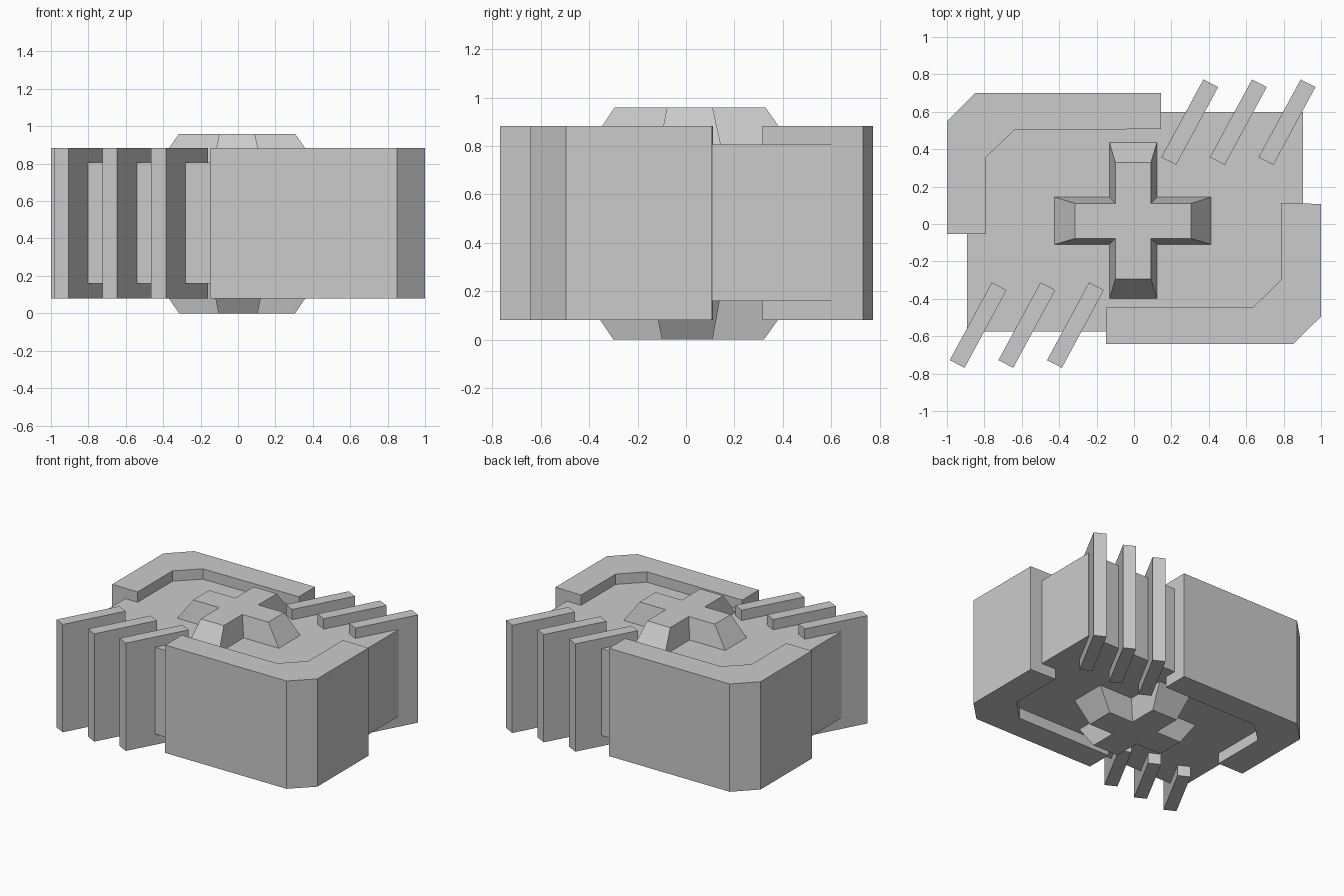
import bpy, bmesh

if "Cube" in bpy.data.objects:
    bpy.data.objects.remove(bpy.data.objects["Cube"])


def loft(name, loops):
    """Solid from stacked loops [(points, z), ...] with equal point counts."""
    bm = bmesh.new()
    rings = [[bm.verts.new((x, y, z)) for x, y in pts] for pts, z in loops]
    n = len(rings[0])
    for a, b in zip(rings, rings[1:]):
        for i in range(n):
            j = (i + 1) % n
            bm.faces.new((a[i], a[j], b[j], b[i]))
    bm.faces.new(rings[0])
    bm.faces.new(rings[-1])
    bmesh.ops.recalc_face_normals(bm, faces=bm.faces)
    mesh = bpy.data.meshes.new(name)
    bm.to_mesh(mesh)
    bm.free()
    obj = bpy.data.objects.new(name, mesh)
    bpy.context.collection.objects.link(obj)
    return obj


def prism(name, pts, z0, z1):
    return loft(name, [(pts, z0), (pts, z1)])


def cross(x0, x1, y0, y1, ax0, ax1, ay0, ay1):
    """Plus-shaped outline: full extents, then the arm edges."""
    return [(x0, ay0), (ax0, ay0), (ax0, y0), (ax1, y0), (ax1, ay0), (x1, ay0),
            (x1, ay1), (ax1, ay1), (ax1, y1), (ax0, y1), (ax0, ay1), (x0, ay1)]


LOW, HIGH = 0.08, 0.883

# Main block
prism("core_block", [(-0.892, -0.575), (0.904, -0.575), (0.904, 0.6), (-0.892, 0.6)],
      0.16, 0.806)

# Corner brackets wrapping two opposite corners
prism("back_left_bracket",
      [(-1, -0.053), (-1, 0.55), (-0.85, 0.7), (0.145, 0.7), (0.145, 0.508),
       (-0.64, 0.502), (-0.79, 0.358), (-0.79, -0.053)], LOW, HIGH)
prism("front_right_bracket",
      [(1, 0.107), (1, -0.495), (0.85, -0.642), (-0.15, -0.642), (-0.15, -0.447),
       (0.635, -0.447), (0.787, -0.297), (0.787, 0.112)], LOW, HIGH)

# Slanted cooling fins, three at each remaining corner
for side, ox, oy in (("back", 0.146, 0.357), ("front", -0.985, -0.728)):
    for i in range(3):
        x = ox + 0.26 * i
        pts = [(0, 0), (0.079, -0.041), (0.304, 0.375), (0.225, 0.416)]
        prism(f"{side}_fin_{i + 1}", [(x + px, oy + py) for px, py in pts], LOW, HIGH)

# Tapered cross bosses on the top and bottom
base = cross(-0.428, 0.417, -0.402, 0.44, -0.132, 0.124, -0.11, 0.145)
tip = cross(-0.315, 0.305, -0.295, 0.328, -0.1, 0.09, -0.078, 0.11)
loft("top_cross", [(base, 0.8), (tip, 0.96)])
base = cross(-0.428, 0.417, -0.412, 0.44, -0.137, 0.14, -0.132, 0.14)
tip = cross(-0.315, 0.305, -0.3, 0.322, -0.105, 0.105, -0.1, 0.11)
loft("bottom_cross", [(tip, 0.0), (base, 0.165)])
